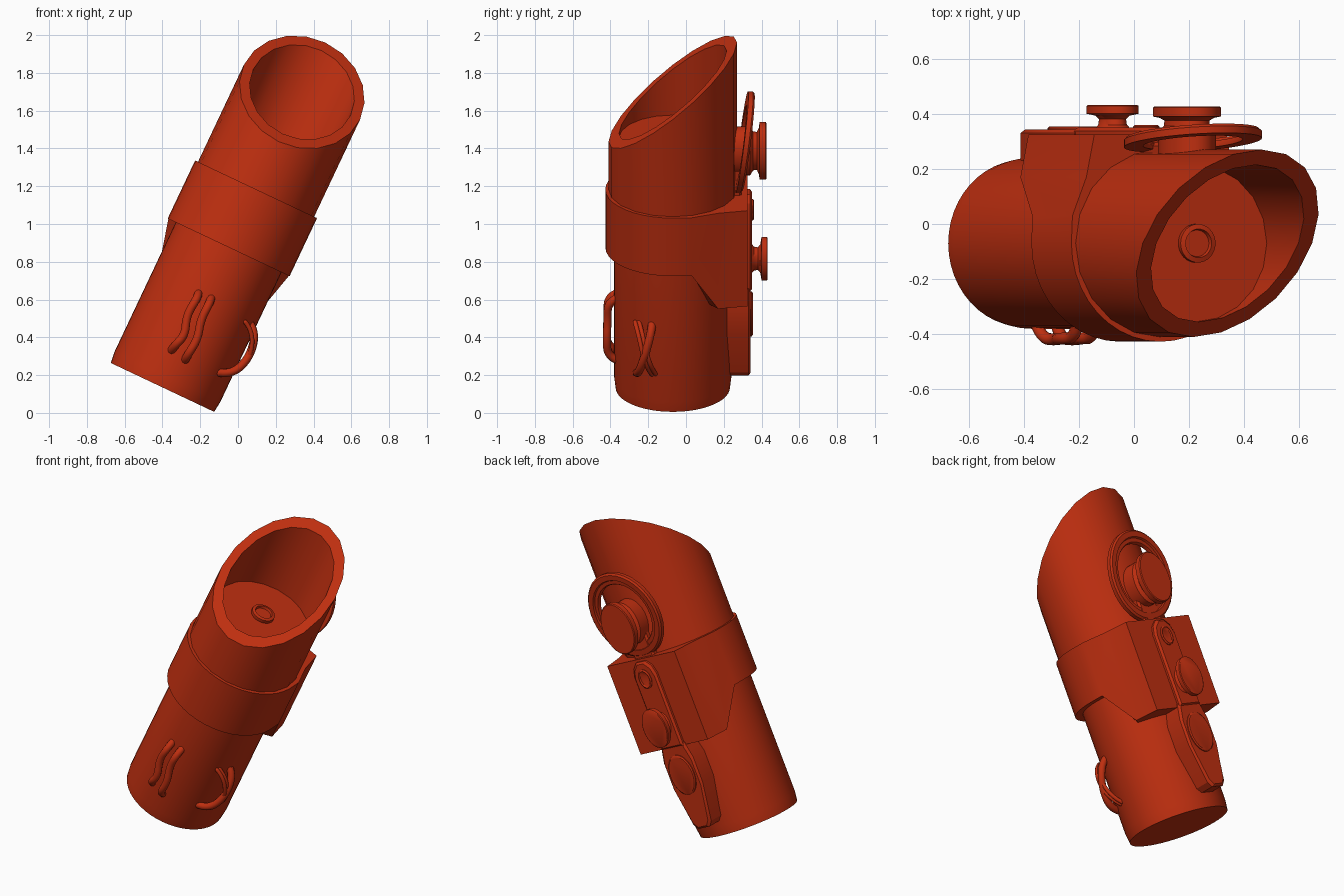
import bpy, bmesh, math
from mathutils import Matrix, Vector

if "Cube" in bpy.data.objects:
    bpy.data.objects.remove(bpy.data.objects["Cube"])

# Leaning frame: local x across, local y to the back, local z along the tube
TILT = Matrix.Translation((-0.4, -0.07, 0.135)) @ Matrix.Rotation(math.radians(25.3), 4, 'Y')

red = bpy.data.materials.new("rust_red")
red.diffuse_color = (0.52, 0.028, 0.005, 1)
red.use_nodes = True
red.node_tree.nodes["Principled BSDF"].inputs["Base Color"].default_value = red.diffuse_color


def finish(name, bm, angle=35):
    bmesh.ops.recalc_face_normals(bm, faces=bm.faces)
    me = bpy.data.meshes.new(name)
    bm.to_mesh(me)
    bm.free()
    me.transform(TILT)
    me.materials.append(red)
    ob = bpy.data.objects.new(name, me)
    bpy.context.collection.objects.link(ob)
    bpy.ops.object.select_all(action='DESELECT')
    ob.select_set(True)
    bpy.context.view_layer.objects.active = ob
    bpy.ops.object.shade_smooth_by_angle(angle=math.radians(angle))
    return ob


def loft(name, rings, closed=False, caps=True, angle=35):
    """Skin a list of equally long point loops."""
    bm = bmesh.new()
    vs = [[bm.verts.new(p) for p in ring] for ring in rings]
    n = len(vs[0])
    pairs = list(zip(vs, vs[1:])) + ([(vs[-1], vs[0])] if closed else [])
    for lo, hi in pairs:
        for i in range(n):
            j = (i + 1) % n
            bm.faces.new((lo[i], lo[j], hi[j], hi[i]))
    if caps and not closed:
        bm.faces.new(vs[0])
        bm.faces.new(vs[-1])
    return finish(name, bm, angle)


def circle(r, n):
    return [(r * math.cos(2 * math.pi * i / n), r * math.sin(2 * math.pi * i / n)) for i in range(n)]


def tube_rings(profile, n):
    return [[(x, y, h) for x, y in circle(r, n)] for r, h in profile]


def back_disc(name, c, ra, rc, profile, n=28):
    """Oval turned part that points to the back; profile is (scale, depth)."""
    loft(name, [[(x * ra, d, c + y * rc) for x, y in circle(s, n)] for s, d in profile])


def plate(name, outline, b0, b1, bevel=0.012):
    """Mirrored outline of (half width, height), extruded towards the back."""
    pts = outline + [(-a, c) for a, c in reversed(outline)]
    mid = sum(c for _, c in pts) / len(pts)
    shrink = [(a - math.copysign(bevel, a), c - math.copysign(bevel, c - mid)) for a, c in pts]
    loft(name, [[(a, b0, c) for a, c in pts], [(a, b1 - bevel, c) for a, c in pts],
                [(a, b1, c) for a, c in shrink]], angle=25)


def handle(name, points, radius):
    """Round bent rod along a smooth path, with rounded ends."""
    cu = bpy.data.curves.new(name, 'CURVE')
    cu.dimensions = '3D'
    cu.bevel_depth = radius
    cu.bevel_resolution = 3
    cu.use_fill_caps = True
    sp = cu.splines.new('NURBS')
    sp.points.add(len(points) - 1)
    for p, q in zip(sp.points, points):
        p.co = (*q, 1)
    sp.use_endpoint_u = True
    sp.order_u = 3
    sp.resolution_u = 6
    tmp = bpy.data.objects.new(name + "_path", cu)
    bpy.context.collection.objects.link(tmp)
    me = bpy.data.meshes.new_from_object(tmp.evaluated_get(bpy.context.evaluated_depsgraph_get()))
    bpy.data.objects.remove(tmp)
    bm = bmesh.new()
    bm.from_mesh(me)
    bpy.data.meshes.remove(me)
    for end in (points[0], points[-1]):
        bmesh.ops.create_uvsphere(bm, u_segments=10, v_segments=6, radius=radius,
                                  matrix=Matrix.Translation(Vector(end)))
    finish(name, bm, 60)


# Lower grip
loft("lower_tube", tube_rings([(0.303, 0.0), (0.31, 0.06), (0.31, 0.9)], 48))

# Upper barrel with the slanted mouth
N = 20


def mouth(r):
    return [(x, y, 1.729 + 0.853 * y) for x, y in circle(r, N)]


loft("upper_barrel", [tube_rings([(0.34, 0.85)], N)[0], mouth(0.34), mouth(0.285),
                      tube_rings([(0.285, 0.85)], N)[0]], closed=True)

# Dish and central emitter inside the mouth
loft("emitter_dish", tube_rings([(0.295, 1.46), (0.25, 1.46), (0.243, 1.43), (0.225, 1.38), (0.2, 1.345),
                                 (0.18, 1.335), (0.165, 1.36), (0.14, 1.385), (0.11, 1.39), (0.08, 1.375),
                                 (0.055, 1.35), (0.03, 1.345), (0.03, 1.41), (0.055, 1.43), (0.07, 1.455),
                                 (0.07, 1.48), (0.052, 1.485), (0.048, 1.47), (0.004, 1.47)], 32))

# Collar that blends into a boxy back housing
half = [(0.357 * math.sin(t), -0.357 * math.cos(t)) for t in [math.pi / 2 * i / 10 for i in range(11)]]
half += [(0.353, 0.1), (0.297, 0.24), (0.265, 0.395)]
section = half + [(-a, b) for a, b in reversed(half[1:])]


def low(b):
    return 0.82 - 0.22 * min(max((b - 0.1) / 0.14, 0), 1)


def inner(a, b):
    k = 0.295 / math.hypot(a, b)
    return a * k, b * k


loft("collar", [[(*inner(a, b), low(b)) for a, b in section], [(a, b, low(b)) for a, b in section],
                [(a, b, 1.16) for a, b in section], [(*inner(a, b), 1.16) for a, b in section]],
     closed=True, angle=25)

# Raised strip and tapered lower panel on the back
plate("control_strip", [(0.085, 0.6), (0.085, 1.06), (0.07, 1.11), (0.035, 1.145)], 0.38, 0.42)
plate("lower_panel", [(0.045, 0.09), (0.07, 0.12), (0.115, 0.36), (0.115, 0.52), (0.09, 0.62)], 0.25, 0.412)
plate("ring_tab", [(0.08, 1.1), (0.07, 1.4)], 0.3, 0.365)

# Buttons and knobs
back_disc("small_button", 1.04, 0.045, 0.06, [(1, 0.41), (1, 0.424), (0.85, 0.43), (0.7, 0.424)])
back_disc("panel_button", 0.43, 0.09, 0.125, [(1, 0.4), (1, 0.418), (0.93, 0.424)])
back_disc("middle_knob", 0.754, 0.088, 0.121, [(0.75, 0.41), (0.55, 0.43), (0.52, 0.45), (0.65, 0.463),
                                               (1, 0.47), (1, 0.498), (0.95, 0.502)])
back_disc("upper_knob", 1.385, 0.114, 0.16, [(0.85, 0.3), (0.85, 0.41), (0.68, 0.425), (0.66, 0.445),
                                             (0.8, 0.455), (1, 0.46), (1, 0.492), (0.96, 0.497)])

# Leaning oval ring around the upper knob
ring = []
for s, d in [(1, -0.015), (1, 0.01), (0.96, 0.02), (0.84, 0.02), (0.82, 0.008),
             (0.74, 0.008), (0.72, 0.0), (0.72, -0.015)]:
    ring.append([(0.245 * x, 0.38 + d + 0.13 * y * 0.275, 1.436 + 0.275 * y) for x, y in circle(s, 36)])
loft("guard_ring", ring, closed=True)

# Front pair of bent rods
handle("front_rod_left", [(-0.04, -0.30, 0.53), (-0.035, -0.345, 0.51), (-0.048, -0.345, 0.40),
                          (-0.01, -0.35, 0.30), (-0.035, -0.345, 0.23), (-0.04, -0.30, 0.2)], 0.022)
handle("front_rod_right", [(0.032, -0.30, 0.535), (0.035, -0.345, 0.51), (0.03, -0.345, 0.41),
                           (0.06, -0.35, 0.31), (0.047, -0.345, 0.21), (0.047, -0.30, 0.185)], 0.022)

# Crossed rods on the right side
handle("side_rod_thick", [(0.28, -0.11, 0.50), (0.325, -0.115, 0.47), (0.35, -0.15, 0.34),
                          (0.305, -0.185, 0.22), (0.24, -0.19, 0.2)], 0.022)
for i, off in enumerate((0.0, 0.022)):
    handle(f"side_rod_thin_{i + 1}", [(0.25, -0.2 + off, 0.50), (0.31, -0.185 + off, 0.47),
                                      (0.355, -0.155 + off, 0.34), (0.315, -0.12 + off, 0.23),
                                      (0.27, -0.105 + off, 0.2)], 0.012)
